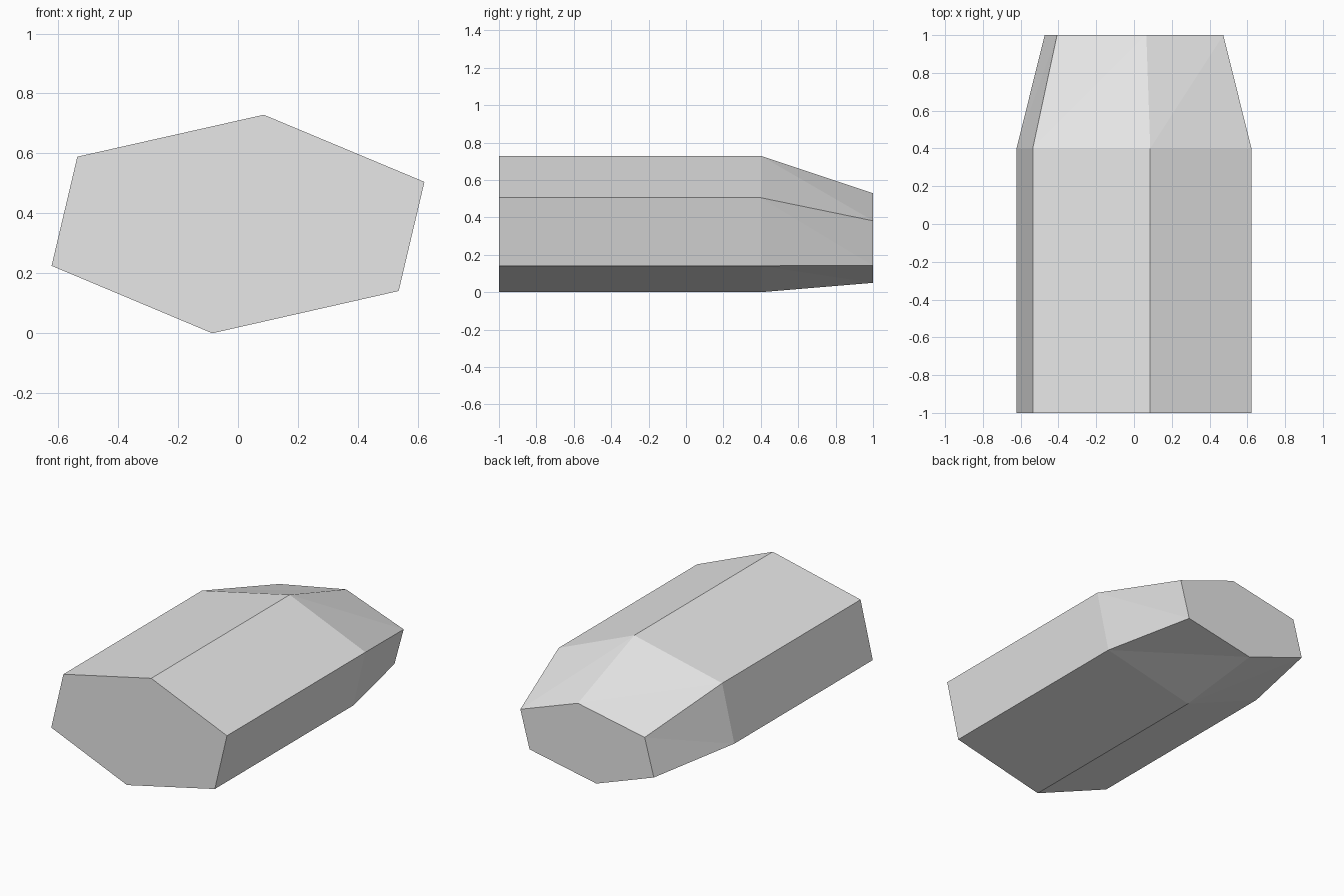
import bpy, bmesh

cube = bpy.data.objects.get("Cube")
if cube:
    bpy.data.objects.remove(cube, do_unlink=True)

# Single light grey material
grey = bpy.data.materials.new("light_grey")
grey.use_nodes = True
colour = (0.8, 0.8, 0.8, 1)
grey.diffuse_color = colour
grey.node_tree.nodes["Principled BSDF"].inputs["Base Color"].default_value = colour

# Slanted hexagonal cross-section (x, z)
profile = [(-0.622, 0.225), (-0.536, 0.589), (0.086, 0.729),
           (0.622, 0.505), (0.536, 0.141), (-0.086, 0.0)]


def ring(bm, y, sx=1, sz=1, lift=0):
    return [bm.verts.new((x * sx, y, lift + z * sz)) for x, z in profile]


bm = bmesh.new()
front = ring(bm, -1)
shoulder = ring(bm, 0.4)
back = ring(bm, 1, 0.76, 0.657, 0.05)

# End caps
bm.faces.new(front)
bm.faces.new(back)

# Straight body and tapered end, whose twisted sides split into triangles
for i in range(len(profile)):
    j = (i + 1) % len(profile)
    bm.faces.new((front[i], front[j], shoulder[j], shoulder[i]))
    bm.faces.new((shoulder[i], shoulder[j], back[j]))
    bm.faces.new((shoulder[i], back[j], back[i]))
bmesh.ops.recalc_face_normals(bm, faces=bm.faces)

mesh = bpy.data.meshes.new("tapered_hexagonal_block")
bm.to_mesh(mesh)
bm.free()
mesh.materials.append(grey)
block = bpy.data.objects.new("tapered_hexagonal_block", mesh)
bpy.context.collection.objects.link(block)
